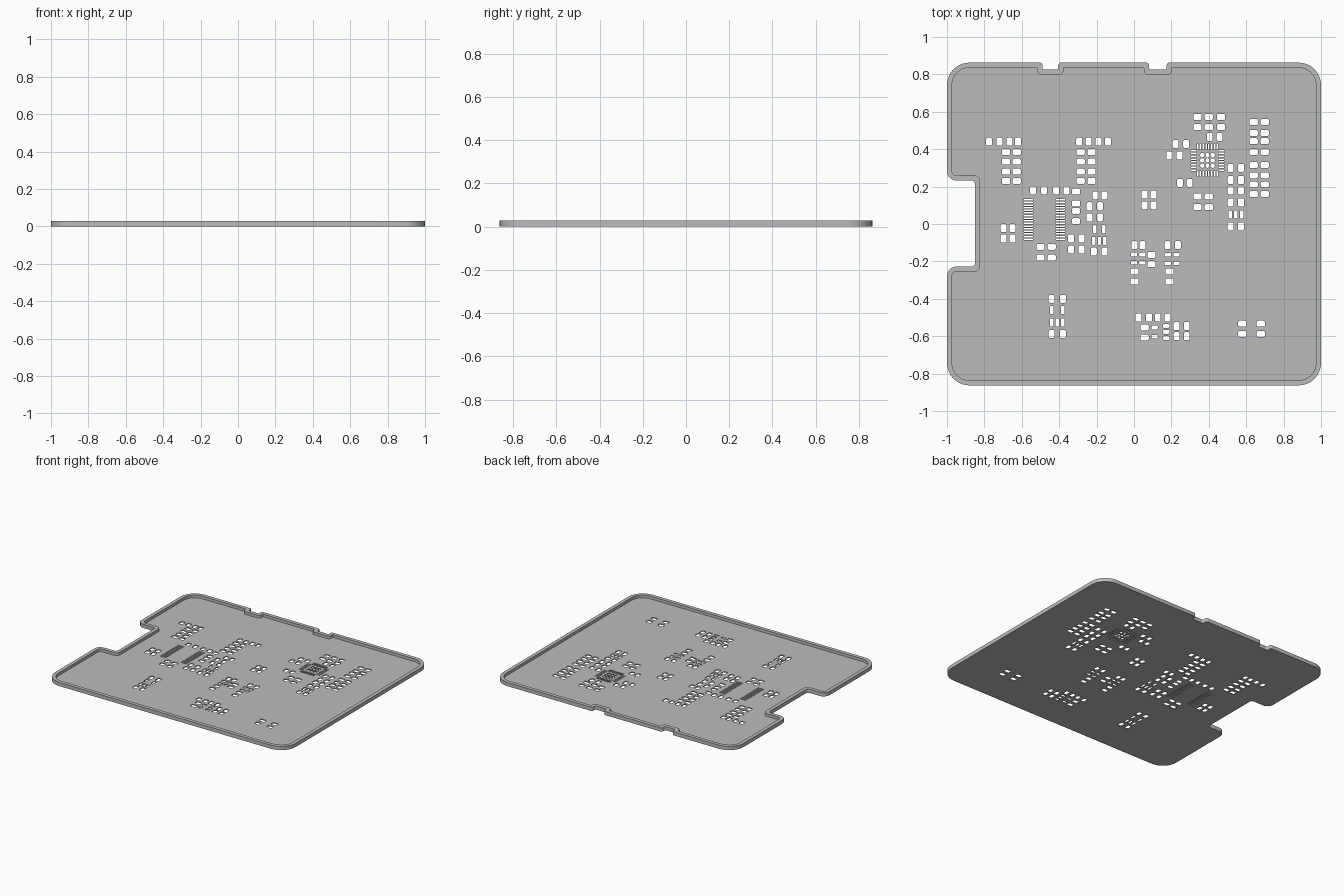
import bpy
import bmesh
from math import sin, cos, pi
from mathutils import Vector

default = bpy.data.objects.get("Cube")
if default:
    bpy.data.objects.remove(default, do_unlink=True)

HEIGHT = 0.028      # rim height
SHEET = 0.007       # sheet thickness
RIM = 0.027         # rim width
HALF = 0.863        # half depth of the plate

metal = bpy.data.materials.new("brushed grey")
metal.use_nodes = True
grey = (0.5, 0.5, 0.5, 1)
metal.diffuse_color = grey
metal.node_tree.nodes["Principled BSDF"].inputs["Base Color"].default_value = grey


def outline(corners, inset=0.0, steps=8):
    """Right-angled counter-clockwise outline with rounded corners."""
    points = []
    count = len(corners)
    for i, (x, y, radius) in enumerate(corners):
        here = Vector((x, y))
        before = Vector(corners[i - 1][:2])
        after = Vector(corners[(i + 1) % count][:2])
        u, v = (here - before).normalized(), (after - here).normalized()
        convex = u.x * v.y - u.y * v.x > 0
        if inset:
            here += inset * Vector((-u.y - v.y, u.x + v.x))
            radius = max(radius - inset, 0.004) if convex else radius + 0.01
        centre = here + (v - u) * radius
        for s in range(steps + 1):
            a = pi / 2 * s / steps
            points.append(centre + radius * (u * sin(a) - v * cos(a)))
    return points


def slab(name, loops, thickness):
    """Extruded flat shape; every loop after the first is an opening."""
    curve = bpy.data.curves.new(name, "CURVE")
    curve.dimensions = "2D"
    curve.fill_mode = "BOTH"
    curve.extrude = thickness / 2
    for loop in loops:
        spline = curve.splines.new("POLY")
        spline.points.add(len(loop) - 1)
        for point, co in zip(spline.points, loop):
            point.co = (co.x, co.y, 0, 1)
        spline.use_cyclic_u = True
    source = bpy.data.objects.new(name + " source", curve)
    bpy.context.collection.objects.link(source)
    graph = bpy.context.evaluated_depsgraph_get()
    mesh = bpy.data.meshes.new_from_object(source.evaluated_get(graph))
    bpy.data.objects.remove(source, do_unlink=True)
    bm = bmesh.new()
    bm.from_mesh(mesh)
    bmesh.ops.remove_doubles(bm, verts=bm.verts, dist=0.00001)
    bmesh.ops.recalc_face_normals(bm, faces=bm.faces)
    bmesh.ops.translate(bm, verts=bm.verts, vec=(0, 0, thickness / 2))
    bm.to_mesh(mesh)
    bm.free()
    mesh.materials.clear()
    mesh.materials.append(metal)
    mesh.name = name
    obj = bpy.data.objects.new(name, mesh)
    bpy.context.collection.objects.link(obj)
    return obj


# Plate outline: rounded corners, two back notches and a side cut-out
border = [(-1, -HALF, 0.12), (1, -HALF, 0.12), (1, HALF, 0.12)]
for left, right in ((0.08, 0.175), (-0.49, -0.405)):
    border += [(right, HALF, 0.015), (right, 0.826, 0.01),
               (left, 0.826, 0.01), (left, HALF, 0.015)]
border += [(-1, HALF, 0.12), (-1, 0.233, 0.05), (-0.85, 0.233, 0.02),
           (-0.85, -0.228, 0.02), (-1, -0.228, 0.05)]
outer = outline(border)
inner = outline(border, RIM)

# Openings, laid out in hundredths of a unit
TALL = (3.2, 4.3)
WIDE = (4.4, 3.2)
SLIM = (1.9, 4.3)
FLAT = (3.4, 2.0)
holes = []


def pads(size, xs, ys, roundness=0.25):
    w, h = size[0] / 200, size[1] / 200
    r = min(w, h) * 2 * roundness
    for x in xs:
        for y in ys:
            cx, cy = x / 100, y / 100
            holes.append(outline([(cx - w, cy - h, r), (cx + w, cy - h, r),
                                  (cx + w, cy + h, r), (cx - w, cy + h, r)], steps=3))


def spread(centre, pitch, count):
    return [centre + pitch * (i - (count - 1) / 2) for i in range(count)]


# Back left groups
ladder = (38.5, 33.3, 28, 23)
pads(TALL, (-77.5, -72, -66.5, -62), [44])
pads(WIDE, (-68.5, -62.7), ladder)
pads(TALL, (-29.3, -24.2, -19, -14), [44])
pads(WIDE, (-28.5, -22.7), ladder)

# Groups around the two-row chip
pads(TALL, (-54, -48, -41.6, -36.2), [18])
pads(WIDE, [-31], (17.3, 11, 7, 1.5))
pads((4.8, 0.8), (-56.5, -39.2), spread(2.4, 1.4, 16), 0.1)
pads(TALL, (-20.5, -15.7), [15.3])
pads(TALL, (-23.8, -18.2), (9.5, 3.5))
pads(SLIM, (-21, -16.2), [-2.8])
pads(SLIM, (-21.5, -18.5, -15.7), [-9])
pads(TALL, (-21.5, -15.7), [-14.7])
pads(TALL, (-69.7, -64.9), (-2.2, -7.8))
pads(WIDE, (-50, -44), (-12.2, -18))
pads(TALL, (-33.6, -28), (-7.8, -13.7))

# Middle groups
pads(TALL, (5.7, 10.5), (15.8, 10))
pads(TALL, (0.2, 4.6), [-11.3])
pads(FLAT, (0, 4.5), (-16.3, -20.7))
pads(WIDE, [0.3], (-25.5, -30.7))
pads(WIDE, [9.3], (-16.5, -21.5))
pads(TALL, (18, 23.4), [-11.3])
pads(FLAT, (18, 22.7), (-16.5, -21))
pads(WIDE, [19], (-25.5, -30.7))

# Front groups
pads(TALL, (-44, -38), (-40, -58.8))
pads(SLIM, (-44, -38), [-46])
pads(SLIM, (-44, -41, -38), [-52.7])
pads(TALL, (2.5, 8, 12.7, 18), [-50])
pads(WIDE, [5.7], (-55.3, -60.7))
pads(FLAT, [11], (-55.3, -60.3))
pads(FLAT, [17.2], (-54.5, -57.7, -61))
pads(TALL, (22.8, 28.2), (-54.6, -60))
pads(WIDE, (57.9, 67.8), (-53.3, -58.8))

# Right side column
pads(WIDE, (64, 69.9), (54.5, 48.7, 44.3, 38.5, 31.5, 26, 21, 16))

# Groups around the square chip
pads(WIDE, (34, 40, 46.5), (57.2, 51.8))
pads(TALL, (40.5, 45.8), [46.5])
pads(TALL, (22.3, 27.9), [42.8])
pads(TALL, (19, 24.4), [36.6])
pads(TALL, (24.7, 29.8), [22])
pads(WIDE, (34, 40), (14.7, 9))
pads(TALL, (51.7, 57.2), (30, 23.5, 18, 11.5, -1.3))
pads(SLIM, (51.5, 54.5, 57.5), [5])

# Square chip: four combs of slots and a round grid in the middle
across, along = spread(39.3, 1.5, 8), spread(34, 1.5, 8)
pads((3, 0.8), (32, 46.6), along, 0.1)
pads((0.8, 3), across, (41.2, 26.8), 0.1)
pads((2.4, 2.4), spread(39.3, 2.8, 3), spread(34, 2.8, 3), 0.5)

# Perforated sheet and raised rim
slab("perforated_sheet", [inner] + holes, SHEET)
rim = slab("raised_rim", [outer, inner], HEIGHT)
bpy.ops.object.select_all(action="DESELECT")
rim.select_set(True)
bpy.context.view_layer.objects.active = rim
bpy.ops.object.shade_smooth_by_angle()
